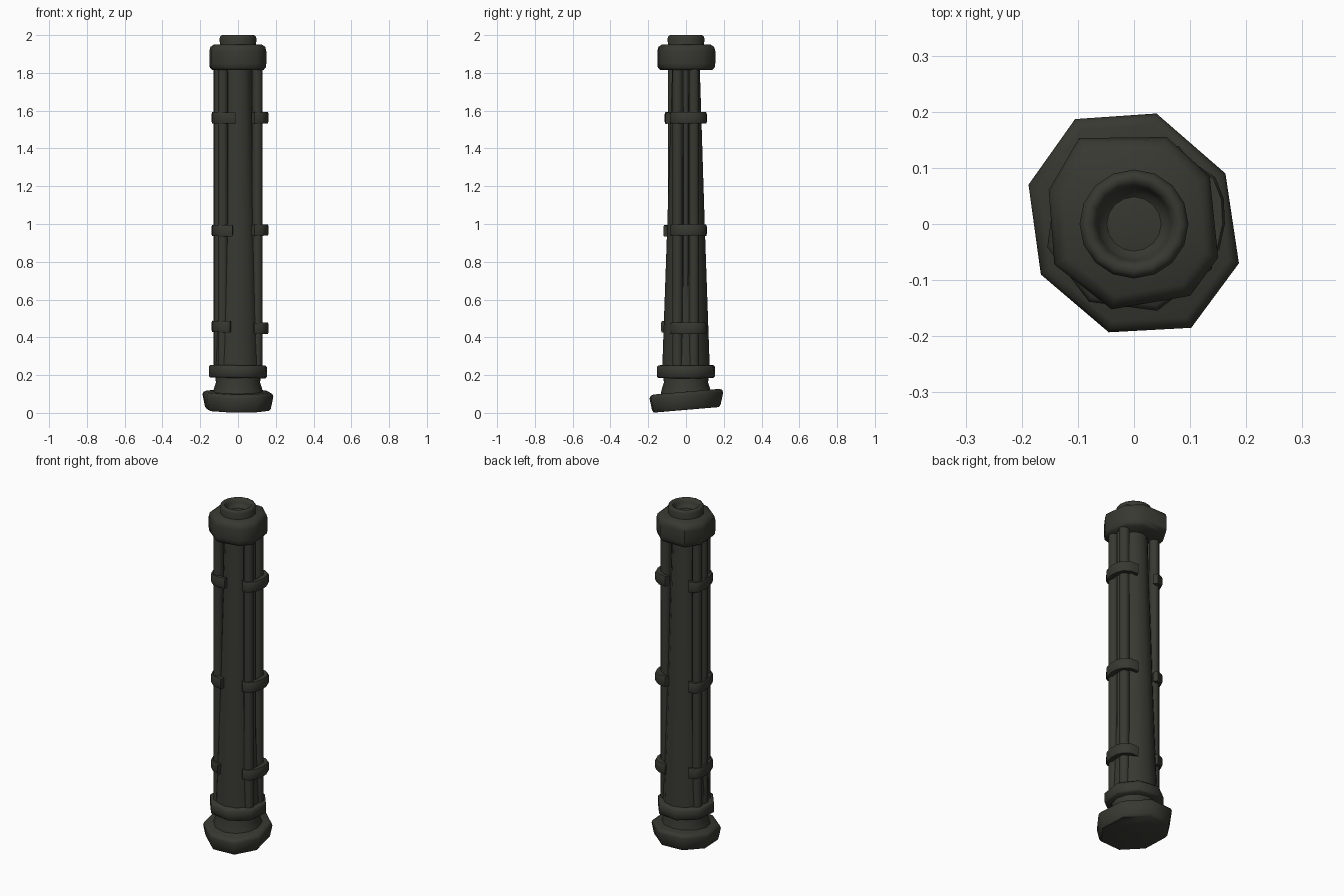
import bpy, bmesh, math

if "Cube" in bpy.data.objects:
    bpy.data.objects.remove(bpy.data.objects["Cube"])

mat = bpy.data.materials.new("dark olive grey")
mat.diffuse_color = (0.040, 0.040, 0.032, 1)
mat.use_nodes = True
mat.node_tree.nodes["Principled BSDF"].inputs["Base Color"].default_value = mat.diffuse_color


def finish(name, bm, angle=50):
    bmesh.ops.recalc_face_normals(bm, faces=bm.faces)
    me = bpy.data.meshes.new(name)
    bm.to_mesh(me)
    bm.free()
    ob = bpy.data.objects.new(name, me)
    bpy.context.collection.objects.link(ob)
    me.materials.append(mat)
    bpy.ops.object.select_all(action='DESELECT')
    ob.select_set(True)
    bpy.context.view_layer.objects.active = ob
    bpy.ops.object.shade_smooth_by_angle(angle=math.radians(angle))
    return ob


def stack(name, outline, levels, tilt=(0, 0), angle=50):
    """Loft an outline through (z, scale) levels, capped at both ends."""
    bm = bmesh.new()
    rings = [[bm.verts.new((x * s, y * s, z + tilt[0] * x * s + tilt[1] * y * s))
              for x, y in outline] for z, s in levels]
    n = len(outline)
    for a, b in zip(rings, rings[1:]):
        for i in range(n):
            bm.faces.new((a[i], a[(i + 1) % n], b[(i + 1) % n], b[i]))
    bm.faces.new(rings[0])
    bm.faces.new(rings[-1])
    return finish(name, bm, angle)


def ring(n, r=1.0, turn=0.0, cx=0.0, cy=0.0):
    return [(cx + r * math.cos(math.radians(turn) + math.tau * i / n),
             cy + r * math.sin(math.radians(turn) + math.tau * i / n)) for i in range(n)]


# tilted octagonal foot
foot = [(-.105, .187), (.04, .197), (.163, .09), (.187, -.07),
        (.102, -.185), (-.045, -.193), (-.166, -.09), (-.188, .07)]
stack("foot", foot, [(.016, .88), (.028, .93), (.092, 1), (.106, .97), (.112, .90)], (0, .085))

# flared neck and tapered shaft
stack("neck", ring(12), [(.06, .138), (.12, .13), (.16, .117), (.22, .122)])
stack("shaft", ring(12), [(.2, .127), (1.0, .099), (1.86, .072)])

# lower collar
stack("lower_collar", ring(8, .160, 15),
      [(.185, .94), (.193, 1), (.243, 1), (.252, .94)], (-.015, 0))

# irregular upper collar
cap = [(-.098, .153), (.058, .155), (.135, .085), (.15, -.06),
       (.10, -.128), (-.04, -.152), (-.142, -.072), (-.152, .06)]
stack("upper_collar", cap, [(1.815, .9), (1.828, .98), (1.85, 1), (1.915, 1), (1.938, .96), (1.95, .84)])

# hollow spout with a bowl-shaped floor
stack("spout", ring(16),
      [(1.93, .096), (1.985, .097), (1.996, .092), (2.0, .083), (1.995, .072),
       (1.98, .066), (1.955, .058), (1.943, .035), (1.94, .012)], angle=60)

# pipes running along both sides: x, y, radius
pipes = [(.102, -.045, .029), (.102, .042, .029), (.100, -.001, .014),
         (-.080, -.070, .028), (-.103, .044, .028), (-.104, -.012, .026)]
for i, (x, y, r) in enumerate(pipes):
    bm = bmesh.new()
    pts = ring(8, r, 22.5, x, y)
    lo, hi = [[bm.verts.new((px, py, z)) for px, py in pts] for z in (.21, 1.85)]
    for k in range(8):
        bm.faces.new((lo[k], lo[(k + 1) % 8], hi[(k + 1) % 8], hi[k]))
    bm.faces.new(lo)
    bm.faces.new(hi)
    finish(f"pipe_{i + 1}", bm)


def strap(name, path, centre, z, slope):
    """Rounded band following an open path around a pipe bundle."""
    section = [(.76, -.028), (.97, -.030), (1, -.020), (1, .020), (.97, .030), (.76, .028)]
    bm = bmesh.new()
    rows = []
    for x, y in path:
        rows.append([bm.verts.new((centre[0] + (x - centre[0]) * s,
                                   centre[1] + (y - centre[1]) * s,
                                   z + h + slope * x)) for s, h in section])
    for a, b in zip(rows, rows[1:]):
        for k in range(6):
            bm.faces.new((a[k], a[(k + 1) % 6], b[(k + 1) % 6], b[k]))
    bm.faces.new(rows[0])
    bm.faces.new(rows[-1])
    finish(name, bm)


# straps holding the pipe bundles
for i, (zl, zr, end) in enumerate([(1.56, 1.56, -.012), (.963, .965, -.03), (.455, .445, -.042)]):
    left = [(-.085, .098), (-.125, .085), (-.14, .05), (-.138, -.03),
            (-.118, -.085), (-.085, -.112), (-.06, -.113), (end, -.108 - .012 * i)]
    strap(f"left_strap_{i + 1}", left, (-.02, 0), zl, -.02)
    right = [(.088, -.085), (.125, -.08), (.152, -.045), (.162, 0),
             (.160, .045), (.145, .083), (.108, .108), (.06, .11)]
    strap(f"right_strap_{i + 1}", right, (.02, 0), zr, .02)
